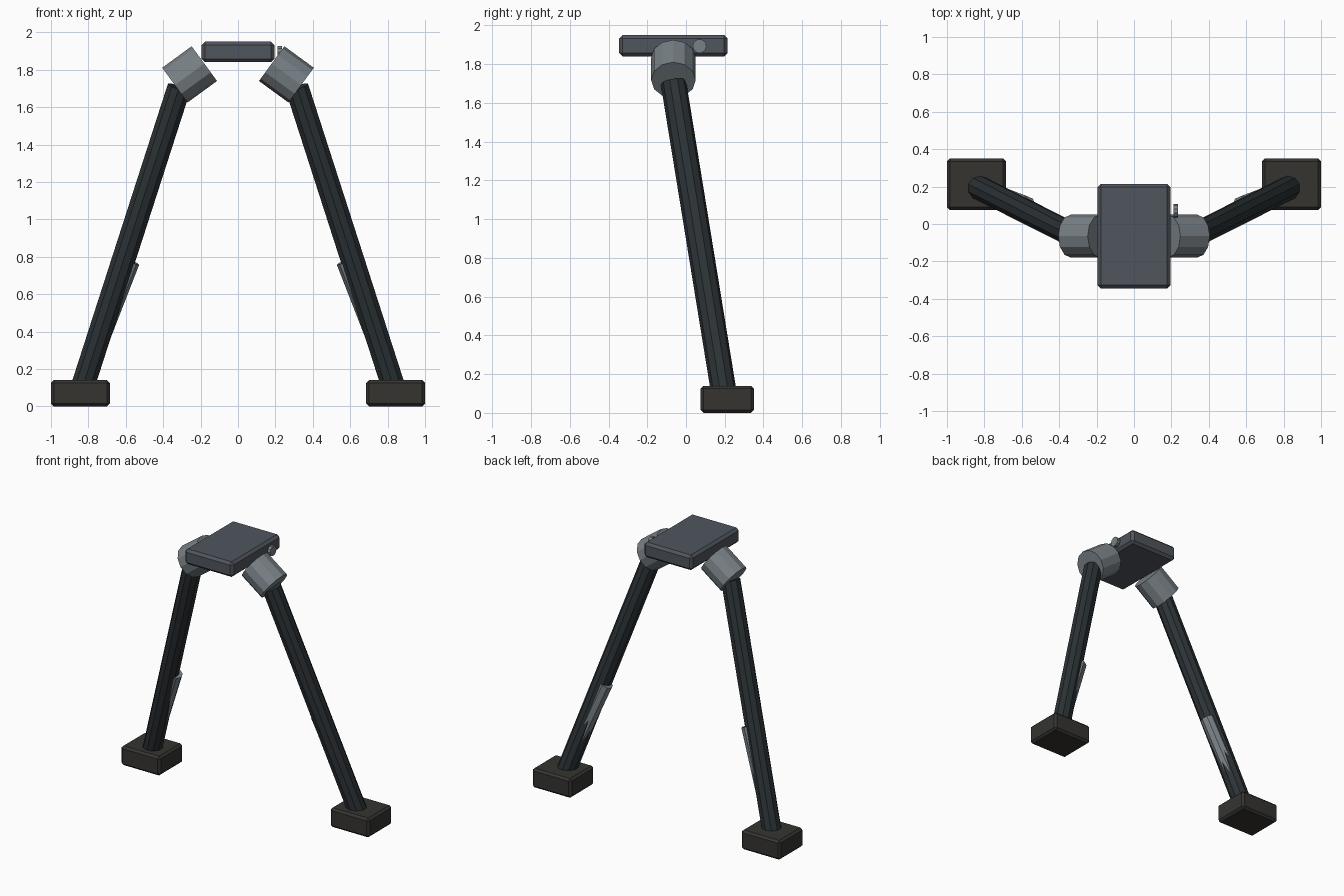
import bpy, bmesh, math
from mathutils import Vector, Matrix

if "Cube" in bpy.data.objects:
    bpy.data.objects.remove(bpy.data.objects["Cube"])


def material(name, rgb):
    m = bpy.data.materials.new(name)
    m.diffuse_color = (*rgb, 1)
    m.use_nodes = True
    m.node_tree.nodes["Principled BSDF"].inputs["Base Color"].default_value = m.diffuse_color
    return m


PLATE = material("slate", (0.08, 0.09, 0.11))
STEEL = material("steel", (0.19, 0.22, 0.24))
DARK = material("dark_metal", (0.025, 0.032, 0.036))
RUBBER = material("rubber", (0.035, 0.034, 0.03))


def finish(name, bm, mat):
    bmesh.ops.recalc_face_normals(bm, faces=bm.faces)
    me = bpy.data.meshes.new(name)
    bm.to_mesh(me)
    bm.free()
    me.materials.append(mat)
    ob = bpy.data.objects.new(name, me)
    bpy.context.collection.objects.link(ob)
    return ob


def box(name, lo, hi, bevel, mat):
    lo, hi = Vector(lo), Vector(hi)
    bm = bmesh.new()
    bmesh.ops.create_cube(bm, size=1, matrix=Matrix.Translation((lo + hi) / 2)
                          @ Matrix.Diagonal((*(hi - lo), 1)))
    bmesh.ops.bevel(bm, geom=bm.edges[:], offset=bevel, segments=1,
                    affect='EDGES')
    return finish(name, bm, mat)


def rod(name, a, b, radius, sides, mat):
    a, b = Vector(a), Vector(b)
    # Local y stays close to world y so facets mirror cleanly
    z = (b - a).normalized()
    x = Vector((0, 1, 0)).cross(z).normalized()
    rot = Matrix((x, z.cross(x), z)).transposed().to_4x4()
    bm = bmesh.new()
    bmesh.ops.create_cone(bm, cap_ends=True, segments=sides, radius1=radius,
                          radius2=radius, depth=(b - a).length,
                          matrix=Matrix.Translation((a + b) / 2) @ rot)
    return finish(name, bm, mat)


# Mounting plate on top
box("top_plate", (-0.195, -0.345, 1.84), (0.195, 0.215, 1.95), 0.018, PLATE)

# Small locking knob on the right side only
rod("lock_knob", (0.212, 0.07, 1.893), (0.236, 0.07, 1.893), 0.036, 10, STEEL)

for side, s in (("right", 1), ("left", -1)):
    # Tilted hinge barrel
    rod(f"{side}_hinge", (s * 0.18, -0.065, 1.8325),
        (s * 0.3375, -0.065, 1.7175), 0.115, 12, STEEL)
    # Splayed leg
    rod(f"{side}_leg", (s * 0.315, -0.065, 1.705),
        (s * 0.842, 0.201, 0.07), 0.066, 10, DARK)
    # Brace sunk into the inner side of the leg
    rod(f"{side}_leg_brace", (s * 0.575, 0.10, 0.775),
        (s * 0.76, 0.17, 0.30), 0.05, 8, STEEL)
    # Foot block
    x0, x1 = sorted((s * 0.685, s * 1.0))
    box(f"{side}_foot", (x0, 0.075, 0), (x1, 0.35, 0.14), 0.015, RUBBER)
